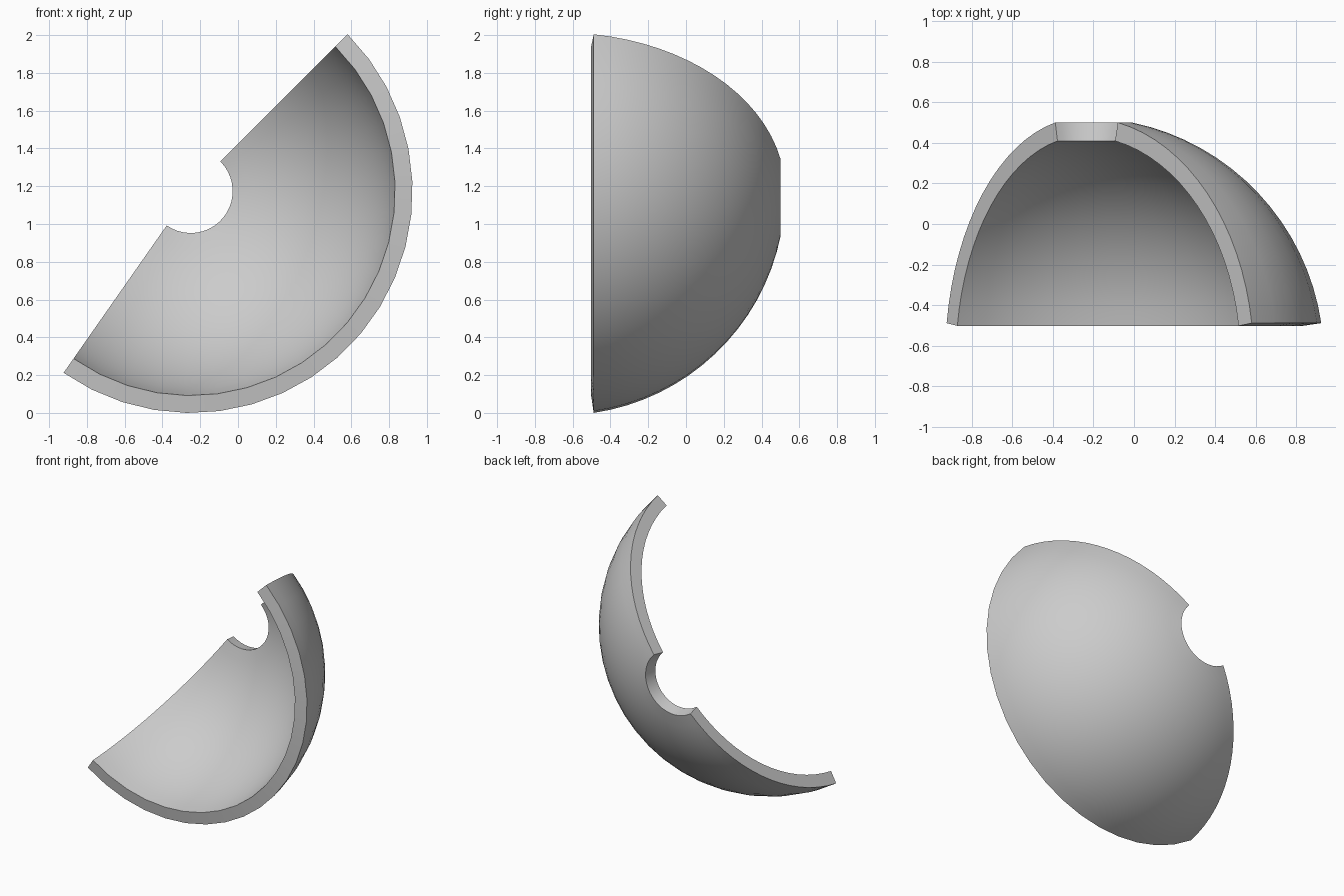
import bpy, bmesh
from math import radians, sin, cos
from mathutils import Vector

cube = bpy.data.objects.get("Cube")
if cube:
    bpy.data.objects.remove(cube, do_unlink=True)

# Dimensions of the dome segment
CENTRE = Vector((-0.25, -0.662, 1.174))
OUTER, INNER = 1.187, 1.094
HOLE_ANGLE, RIM_ANGLE = radians(11.7), radians(81.6)
START, SWEEP = radians(45), radians(170)
RINGS, SECTORS = 16, 20

# Plain grey material
grey = bpy.data.materials.new("light_grey")
grey.use_nodes = True
colour = (0.6, 0.6, 0.6, 1)
grey.diffuse_color = colour
grey.node_tree.nodes["Principled BSDF"].inputs["Base Color"].default_value = colour


def arc(radius):
    """Points from the hole edge to the open rim, in the starting cut plane."""
    points = []
    for i in range(RINGS + 1):
        a = HOLE_ANGLE + (RIM_ANGLE - HOLE_ANGLE) * i / RINGS
        r = radius * sin(a)
        points.append(CENTRE + Vector((r * cos(START), radius * cos(a), r * sin(START))))
    return points


# Closed wall section swept around the hole axis
bm = bmesh.new()
section = [bm.verts.new(p) for p in arc(OUTER) + arc(INNER)[::-1]]
edges = [bm.edges.new((v, section[i - 1])) for i, v in enumerate(section)]
bmesh.ops.spin(bm, geom=section + edges, cent=CENTRE, axis=(0, 1, 0),
               angle=SWEEP, steps=SECTORS, use_duplicate=False)

# Flat cut ends, filled as strips of quads between the two arcs
bm.verts.ensure_lookup_table()
count = len(section)
for ring in (bm.verts[:count], bm.verts[-count:]):
    for i in range(RINGS):
        bm.faces.new((ring[i], ring[i + 1], ring[count - 2 - i], ring[count - 1 - i]))
bmesh.ops.recalc_face_normals(bm, faces=bm.faces)

mesh = bpy.data.meshes.new("dome_segment")
bm.to_mesh(mesh)
bm.free()
mesh.materials.append(grey)
dome = bpy.data.objects.new("dome_segment", mesh)
bpy.context.collection.objects.link(dome)

# Smooth curved walls with crisp cut edges
bpy.ops.object.select_all(action="DESELECT")
dome.select_set(True)
bpy.context.view_layer.objects.active = dome
bpy.ops.object.shade_smooth_by_angle(angle=radians(30))
